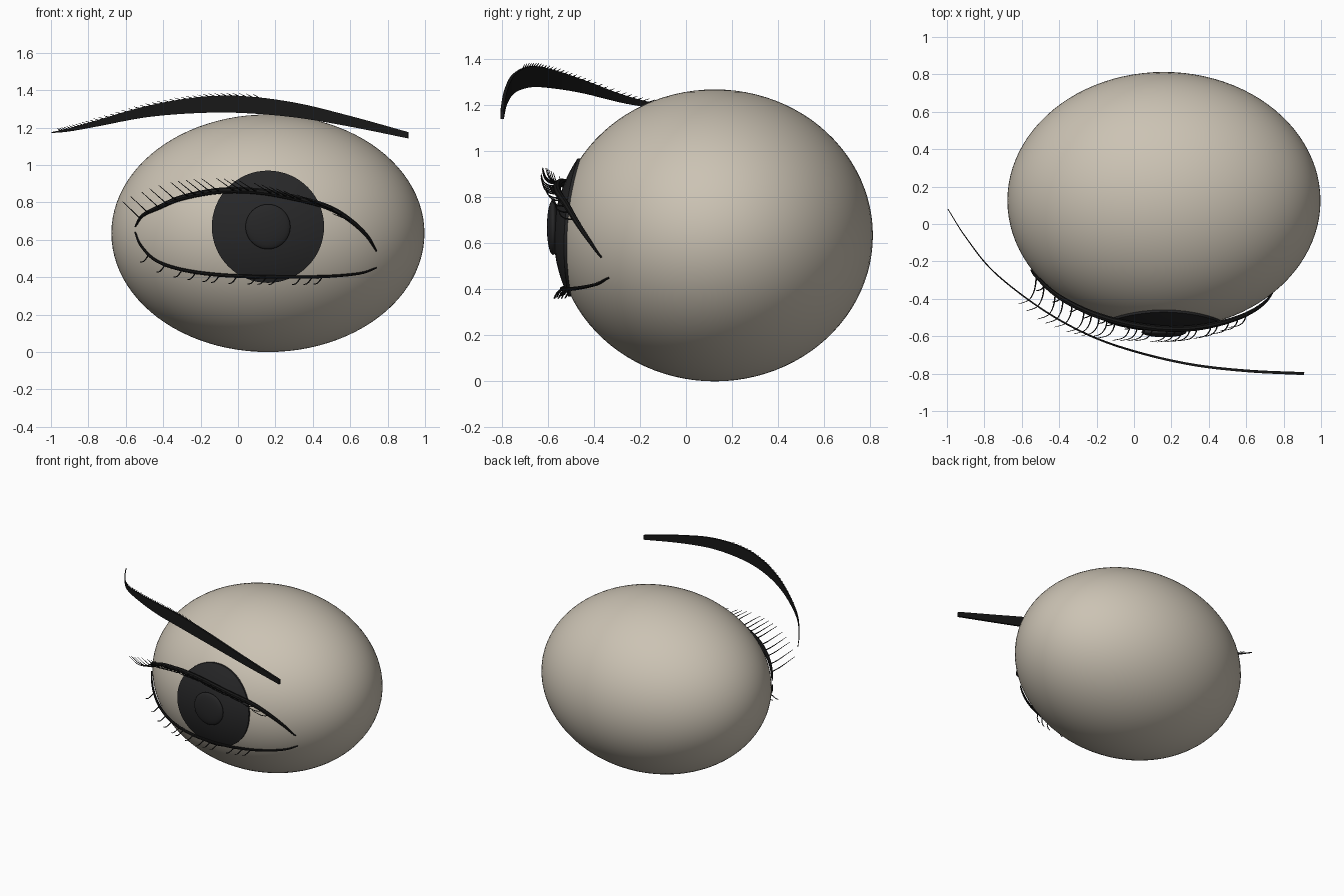
import bpy, bmesh, math
from mathutils import Vector

if "Cube" in bpy.data.objects:
    bpy.data.objects.remove(bpy.data.objects["Cube"])

CENTRE = Vector((0.16, 0.125, 0.635))
RADII = Vector((0.837, 0.688, 0.635))


def material(name, colour):
    m = bpy.data.materials.new(name)
    m.use_nodes = True
    m.diffuse_color = (*colour, 1)
    bsdf = next(n for n in m.node_tree.nodes if n.type == "BSDF_PRINCIPLED")
    bsdf.inputs["Base Color"].default_value = (*colour, 1)
    return m


EYE_WHITE = material("warm white", (0.60, 0.545, 0.455))
IRIS = material("charcoal", (0.02, 0.02, 0.021))
HAIR = material("black hair", (0.009, 0.009, 0.009))


def finish(name, bm, mat, smooth=True):
    bmesh.ops.recalc_face_normals(bm, faces=bm.faces)
    mesh = bpy.data.meshes.new(name)
    bm.to_mesh(mesh)
    bm.free()
    mesh.materials.append(mat)
    ob = bpy.data.objects.new(name, mesh)
    bpy.context.collection.objects.link(ob)
    if smooth:
        bpy.ops.object.select_all(action="DESELECT")
        ob.select_set(True)
        bpy.context.view_layer.objects.active = ob
        bpy.ops.object.shade_smooth_by_angle(angle=math.radians(40))
    return ob


def ellipsoid(name, centre, radii, mat, segs, rings):
    bm = bmesh.new()
    bmesh.ops.create_uvsphere(bm, u_segments=segs, v_segments=rings, radius=1)
    for v in bm.verts:
        v.co = centre + v.co * radii
    return finish(name, bm, mat)


def on_eye(x, z, lift=0.0):
    """Point on the front of the eyeball, lifted forward."""
    u, w = (x - CENTRE.x) / RADII.x, (z - CENTRE.z) / RADII.z
    y = CENTRE.y - RADII.y * math.sqrt(max(0, 1 - u * u - w * w))
    return Vector((x, y - lift, z))


def spline(points, steps):
    """Catmull-Rom samples through the points."""
    p = [Vector(q) for q in points]
    p = [2 * p[0] - p[1]] + p + [2 * p[-1] - p[-2]]
    out = []
    for a, b, c, d in zip(p, p[1:], p[2:], p[3:]):
        for i in range(steps):
            t = i / steps
            out.append(0.5 * (2 * b + (c - a) * t + (2 * a - 5 * b + 4 * c - d) * t * t
                              + (3 * b - a - 3 * c + d) * t ** 3))
    return out + [p[-2]]


def tube(bm, path, radii, sides=6):
    """Sweep a round section with changing radius along a path."""
    rings = []
    for i, (p, r) in enumerate(zip(path, radii)):
        d = (path[min(i + 1, len(path) - 1)] - path[max(i - 1, 0)]).normalized()
        a = d.cross(Vector((0.3, 0.5, 0.8))).normalized()
        b = d.cross(a)
        angles = [2 * math.pi * k / sides for k in range(sides)]
        rings.append([bm.verts.new(p + r * (a * math.cos(t) + b * math.sin(t))) for t in angles])
    for r0, r1 in zip(rings, rings[1:]):
        for k in range(sides):
            n = (k + 1) % sides
            bm.faces.new((r0[k], r0[n], r1[n], r1[k]))
    bm.faces.new(rings[0])
    bm.faces.new(rings[-1])


def lid_line(name, outline, lift, thick):
    flat = spline(outline, 5)
    n = len(flat) - 1
    swell = [math.sin(math.pi * i / n) ** 0.8 for i in range(n + 1)]
    path = [on_eye(p.x, p.y, 0.008 + lift * s) for p, s in zip(flat, swell)]
    bm = bmesh.new()
    tube(bm, path, [0.004 + thick * s for s in swell], 8)
    finish(name, bm, HAIR)
    return path


def root_at(path, x):
    return min(path, key=lambda p: abs(p.x - x) + (0.2 if p.z < 0.4 else 0))


# Eyeball
ellipsoid("eyeball", CENTRE, RADII, EYE_WHITE, 96, 48)

# Iris: a round patch that follows the eyeball
bm = bmesh.new()
IRIS_X, IRIS_Z, IRIS_R, SEGS = 0.16, 0.67, 0.3, 64
rings = []
for radius, lift in [(r / 8 * IRIS_R, 0.012) for r in range(1, 9)] + [(IRIS_R, -0.01)]:
    angles = [2 * math.pi * k / SEGS for k in range(SEGS)]
    rings.append([bm.verts.new(on_eye(IRIS_X + radius * math.cos(a),
                                      IRIS_Z + radius * math.sin(a), lift)) for a in angles])
bm.faces.new(rings[0])
for r0, r1 in zip(rings, rings[1:]):
    for k in range(SEGS):
        n = (k + 1) % SEGS
        bm.faces.new((r0[k], r0[n], r1[n], r1[k]))
finish("iris", bm, IRIS)

# Pupil: a shallow lens
ellipsoid("pupil", Vector((IRIS_X, -0.578, IRIS_Z)), Vector((0.12, 0.027, 0.12)), IRIS, 48, 24)

# Lid lines
upper = lid_line("upper_lid_line", [(-0.55, 0.67), (-0.51, 0.73), (-0.42, 0.775), (-0.3, 0.825),
                 (-0.1, 0.862), (0.1, 0.86), (0.3, 0.825), (0.48, 0.775), (0.6, 0.705),
                 (0.69, 0.62), (0.74, 0.54)], 0.03, 0.013)
lower = lid_line("lower_lid_line", [(-0.55, 0.64), (-0.52, 0.57), (-0.44, 0.49), (-0.3, 0.44),
                 (-0.1, 0.412), (0.15, 0.402), (0.45, 0.403), (0.65, 0.42), (0.74, 0.45)],
                 0.018, 0.006)

# Upper lashes: reach forward, then curl up and sideways
bm = bmesh.new()
COUNT = 24
for i in range(COUNT):
    t = i / (COUNT - 1)
    root = root_at(upper, -0.52 + 1.12 * t)
    reach = Vector((-0.095, -0.145 + 0.075 * min(1, t * 1.8), 0.085 - 0.05 * t))
    bends = [(0, 0, 0), (0.12, 0.5, 0.05), (0.42, 0.85, 0.38), (1, 1, 1)]
    path = spline([root + reach * Vector(b) for b in bends], 3)
    tube(bm, path, [0.0045 - 0.003 * k / (len(path) - 1) for k in range(len(path))], 5)
finish("upper_lashes", bm, HAIR)

# Lower lashes: short, pointing down
bm = bmesh.new()
COUNT = 13
for i in range(COUNT):
    root = root_at(lower, -0.47 + 0.93 * i / (COUNT - 1))
    reach = Vector((-0.045, -0.035, -0.04))
    bends = [(0, 0, 0), (0.2, 0.6, 0.4), (0.6, 0.9, 0.9), (1, 1, 1)]
    path = spline([root + reach * Vector(b) for b in bends], 2)
    tube(bm, path, [0.0045 - 0.002 * k / (len(path) - 1) for k in range(len(path))], 5)
finish("lower_lashes", bm, HAIR)

# Eyebrow: an upright curved blade, given as x, y, top, bottom
brow = spline([(-0.995, 0.08, 1.176), (-0.9, -0.07, 1.197), (-0.75, -0.255, 1.24),
               (-0.5, -0.45, 1.312), (-0.25, -0.59, 1.358), (0, -0.68, 1.37),
               (0.3, -0.75, 1.334), (0.6, -0.785, 1.262), (0.91, -0.8, 1.176)], 8)
depth = spline([(0.005, 0), (0.017, 0), (0.033, 0), (0.058, 0), (0.082, 0),
                (0.091, 0), (0.079, 0), (0.057, 0), (0.034, 0)], 8)
bm = bmesh.new()
sections = []
for i, (p, d) in enumerate(zip(brow, depth)):
    along = brow[min(i + 1, len(brow) - 1)] - brow[max(i - 1, 0)]
    side = Vector((-along.y, along.x, 0)).normalized() * (0.002 + 0.006 * i / len(brow))
    foot = p - Vector((0, 0, d.x))
    sections.append([bm.verts.new(c) for c in (p + side, p - side, foot - side, foot + side)])
for s0, s1 in zip(sections, sections[1:]):
    for k in range(4):
        n = (k + 1) % 4
        bm.faces.new((s0[k], s0[n], s1[n], s1[k]))
bm.faces.new(sections[0])
bm.faces.new(sections[-1])
finish("eyebrow", bm, HAIR)

# Loose hair tips along the outer upper edge of the brow
bm = bmesh.new()
for i, p in enumerate(brow[4:44]):
    ahead = (brow[i + 3] - p).normalized()
    tip = p + ahead * 0.03 + Vector((0, 0, 0.014))
    tube(bm, [p - ahead * 0.02 - Vector((0, 0, 0.012)), p, tip], [0.003, 0.003, 0.001], 4)
finish("brow_hairs", bm, HAIR)
